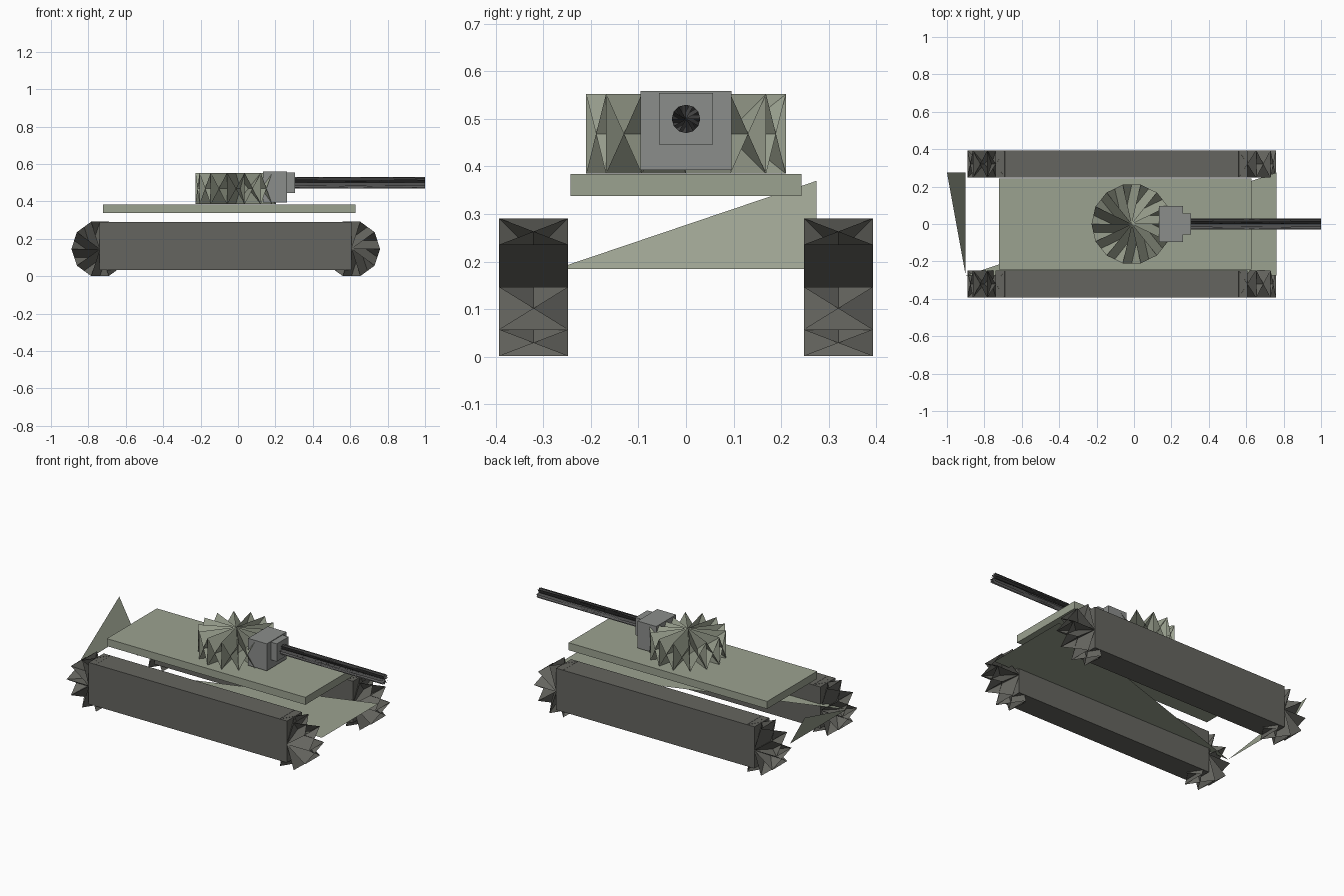
import bpy, math
from mathutils import Vector

if "Cube" in bpy.data.objects:
    bpy.data.objects.remove(bpy.data.objects["Cube"])


def material(name, rgb):
    m = bpy.data.materials.new(name)
    m.diffuse_color = (*rgb, 1)
    m.use_nodes = True
    m.node_tree.nodes["Principled BSDF"].inputs["Base Color"].default_value = m.diffuse_color
    return m


GREEN = material("hull_green", (0.33, 0.36, 0.28))
DARK = material("track_grey", (0.13, 0.13, 0.115))
GREY = material("mantlet_grey", (0.26, 0.27, 0.26))
BARREL = material("barrel_grey", (0.09, 0.09, 0.09))


def add_mesh(name, verts, faces, mat):
    me = bpy.data.meshes.new(name)
    me.from_pydata(verts, [], faces)
    me.materials.append(mat)
    ob = bpy.data.objects.new(name, me)
    bpy.context.collection.objects.link(ob)
    return ob


def box(name, lo, hi, mat):
    bpy.ops.mesh.primitive_cube_add(size=1)
    ob = bpy.context.object
    ob.name = name
    ob.location = [(a + b) / 2 for a, b in zip(lo, hi)]
    ob.scale = [b - a for a, b in zip(lo, hi)]
    ob.data.materials.append(mat)
    return ob


def pleated_drum(name, start, end, radius, n, mat, u, v):
    """Drum of radial fins joined by slanted blades; u, v span its section."""
    a, b, u, v = Vector(start), Vector(end), Vector(u), Vector(v)
    verts, faces = [a, b], []
    for i in range(n):
        t = 2 * math.pi * i / n
        r = radius * (math.cos(t) * u + math.sin(t) * v)
        verts += [a + r, b + r]
    for i in range(n):
        lo, hi = 2 + 2 * i, 3 + 2 * i
        j = (i + 1) % n
        lo2, hi2 = 2 + 2 * j, 3 + 2 * j
        faces += [(0, lo, hi, 1), (1, hi, lo2), (0, lo, hi2)]
    return add_mesh(name, verts, faces, mat)


X, Y, Z = (1, 0, 0), (0, 1, 0), (0, 0, 1)

# Tracks: a block with a pleated wheel at each end
for side, y0 in (("right", -0.393), ("left", 0.248)):
    y1 = y0 + 0.145
    box(f"{side}_track", (-0.74, y0, 0.034), (0.608, y1, 0.29), DARK)
    for end, x in (("front", 0.607), ("rear", -0.738)):
        pleated_drum(f"{side}_{end}_wheel", (x, y0, 0.146), (x, y1, 0.146),
                     0.1525, 10, DARK, X, Z)

# Thin triangular hull plates
w = 0.275
add_mesh("belly_plate", [(-0.9, -w, 0.184), (0.763, -w, 0.184), (0.763, w, 0.184)],
         [(0, 1, 2)], GREEN)
add_mesh("rear_plate", [(-0.9, -w, 0.184), (-0.9, w, 0.184), (-1, w, 0.37)],
         [(0, 1, 2)], GREEN)

# Deck and turret
box("deck", (-0.722, -0.243, 0.338), (0.628, 0.243, 0.384), GREEN)
pleated_drum("turret", (-0.012, 0, 0.385), (-0.012, 0, 0.552), 0.2154, 14, GREEN, X, Y)

# Gun
box("mantlet", (0.135, -0.096, 0.393), (0.263, 0.096, 0.559), GREY)
box("gun_collar", (0.2, -0.057, 0.446), (0.304, 0.057, 0.555), GREY)
pleated_drum("barrel", (0.26, 0, 0.5), (1, 0, 0.5), 0.03, 12, BARREL, Y, Z)
